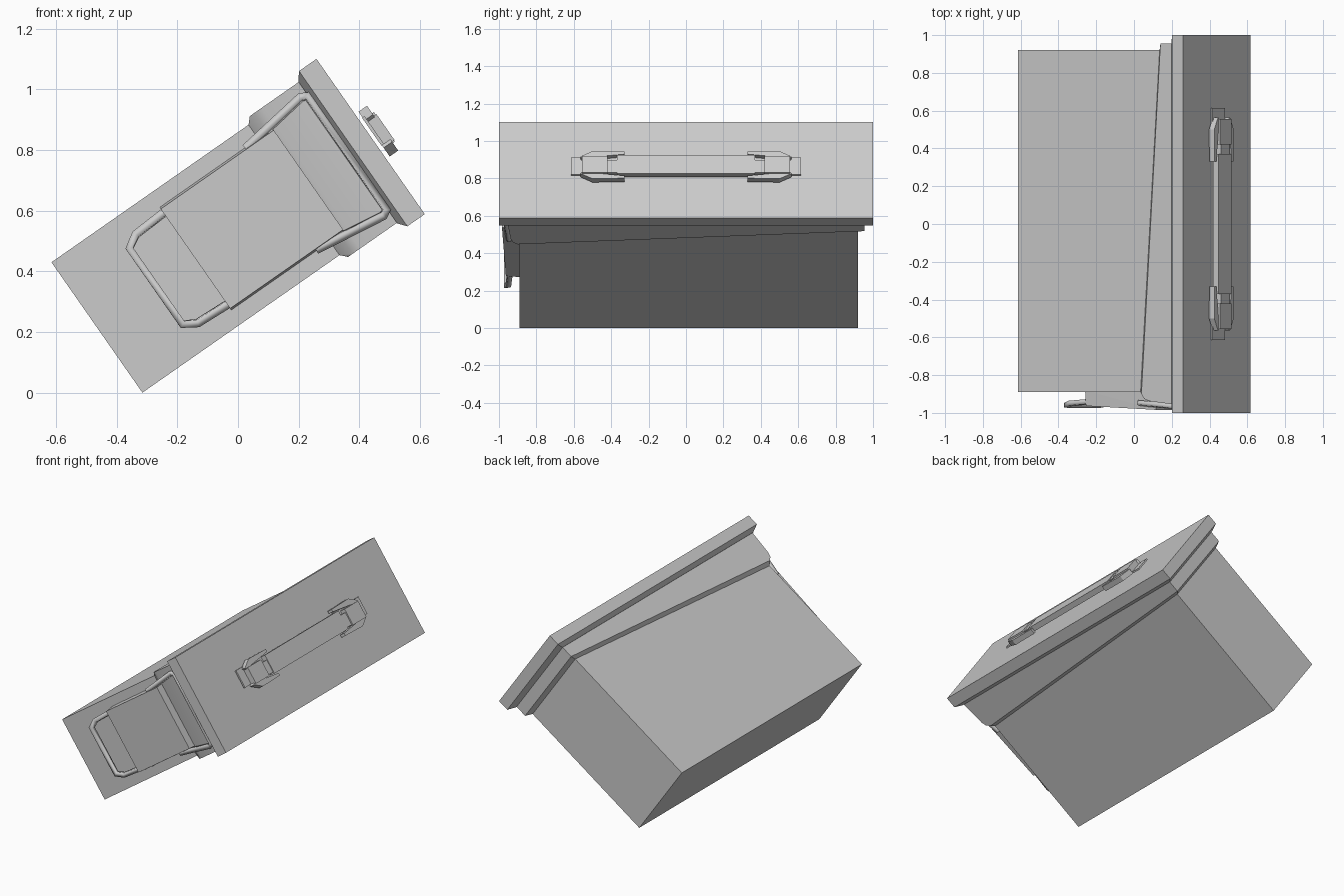
import bpy
import bmesh
import math

old = bpy.data.objects.get("Cube")
if old:
    bpy.data.objects.remove(old, do_unlink=True)

# One plain grey for everything
grey = bpy.data.materials.new("light_grey")
grey.use_nodes = True
COLOR = (0.6, 0.6, 0.6, 1)
grey.diffuse_color = COLOR
grey.node_tree.nodes["Principled BSDF"].inputs["Base Color"].default_value = COLOR

# The whole box leans over: parts are made upright (width, depth, height), then tilted
TILT = math.radians(55.1)
BASE = (-0.465, 0, 0.215)


def place(name, data):
    obj = bpy.data.objects.new(name, data)
    bpy.context.collection.objects.link(obj)
    obj.data.materials.append(grey)
    obj.location = BASE
    obj.rotation_euler = (0, TILT, 0)
    return obj


def hull(name, points):
    """Convex solid around a set of points."""
    bm = bmesh.new()
    for p in points:
        bm.verts.new(p)
    bmesh.ops.convex_hull(bm, input=bm.verts)
    loose = [v for v in bm.verts if not v.link_faces]
    bmesh.ops.delete(bm, geom=loose, context='VERTS')
    bmesh.ops.dissolve_limit(bm, angle_limit=0.01, verts=bm.verts, edges=bm.edges)
    bmesh.ops.recalc_face_normals(bm, faces=bm.faces)
    mesh = bpy.data.meshes.new(name)
    bm.to_mesh(mesh)
    bm.free()
    return place(name, mesh)


def box(name, x0, x1, y0, y1, z0, z1):
    return hull(name, [(x, y, z) for x in (x0, x1) for y in (y0, y1) for z in (z0, z1)])


def both_sides(half, profile):
    return [(s * half, y, z) for s in (-1, 1) for y, z in profile]


def wire(name, half_path, radius):
    """Four-sided wire, mirrored across the width."""
    path = half_path + [(-x, y, z) for x, y, z in reversed(half_path)]
    curve = bpy.data.curves.new(name, 'CURVE')
    curve.dimensions = '3D'
    curve.bevel_depth = radius
    curve.bevel_resolution = 0
    curve.use_fill_caps = True
    spline = curve.splines.new('POLY')
    spline.points.add(len(path) - 1)
    for point, co in zip(spline.points, path):
        point.co = (*co, 1)
    return place(name, curve)


# Main box
box("box_body", -0.262, 0.262, -0.89, 0.92, 0, 1.03)

# Slanted collar under the lid, with a bevelled lower rim and rounded front
rim = [(-0.955, 1.015), (-0.937, 0.86), (-0.925, 0.83), (-0.9, 0.812),
       (0.955, 0.935), (0.955, 1.015)]
collar = hull("collar", both_sides(0.283, rim) +
              both_sides(0.262, [(-0.89, 0.792), (0.92, 0.915)]))
bpy.context.view_layer.objects.active = collar
collar.select_set(True)
bpy.ops.object.shade_smooth_by_angle(angle=math.radians(30))

# Lid with a bevelled underside
hull("lid", both_sides(0.312, [(y, z) for y in (-1, 1) for z in (1.03, 1.1)]) +
     both_sides(0.285, [(-0.96, 1.008), (0.96, 1.008)]))

# Front latch: plate, lower pull loop and upper bail
hull("latch_plate", both_sides(0.2, [(-0.963, 0.396), (-0.984, 0.85)]) +
     both_sides(0.207, [(-0.88, 0.396), (-0.88, 0.85)]))
wire("latch_pull_loop", [(0.185, -0.94, 0.42), (0.178, -0.95, 0.28),
                         (0.152, -0.96, 0.237)], 0.018)
wire("latch_bail", [(0.203, -0.948, 0.74), (0.238, -0.965, 0.985),
                    (0.228, -0.967, 1.005)], 0.017)

# Carry handle strap
box("handle_strap", -0.06, 0.06, -0.37, 0.37, 1.12, 1.155)

# Clips holding the strap at each end
for side, end in (("front", -1), ("back", 1)):
    box(side + "_handle_tab", -0.067, 0.045, end * 0.36, end * 0.615, 1.112, 1.122)
    box(side + "_handle_block", -0.05, 0.055, end * 0.42, end * 0.555, 1.12, 1.158)
    box(side + "_handle_pin", -0.03, 0.05, end * 0.36, end * 0.42, 1.12, 1.15)
    for edge, s in (("left", 1), ("right", -1)):
        hull(side + "_handle_" + edge + "_flange",
             [(s * x, end * y, z) for z in (1.114, 1.148)
              for x, y in ((0.086, 0.33), (0.09, 0.5), (0.055, 0.565),
                           (0.07, 0.33), (0.066, 0.5), (0.045, 0.555))])
